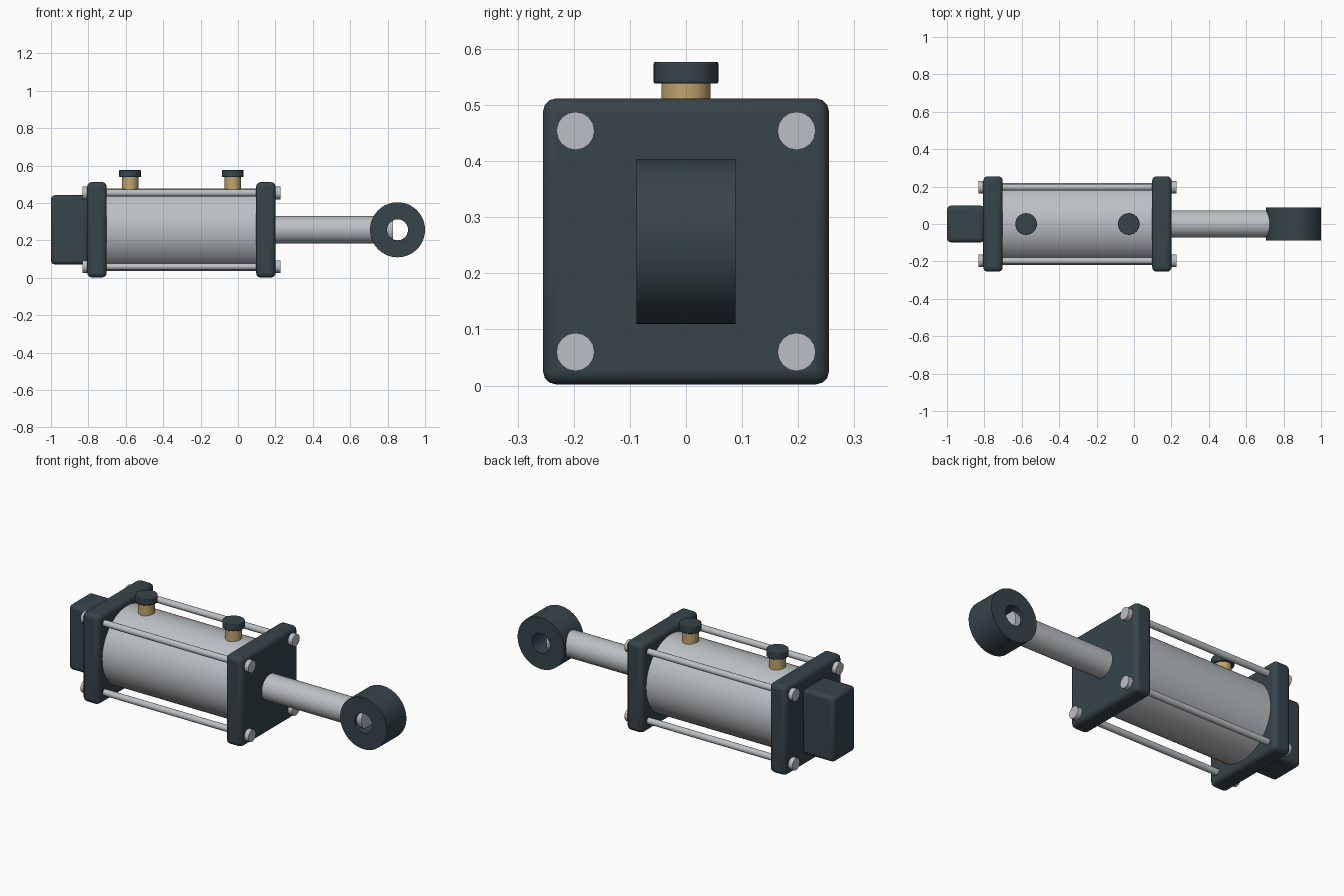
import bpy, bmesh, math
from mathutils import Matrix, Vector

if "Cube" in bpy.data.objects:
    bpy.data.objects.remove(bpy.data.objects["Cube"])

CZ = 0.257  # height of the cylinder axis


def material(name, rgb):
    m = bpy.data.materials.new(name)
    m.diffuse_color = (*rgb, 1)
    m.use_nodes = True
    m.node_tree.nodes["Principled BSDF"].inputs["Base Color"].default_value = m.diffuse_color
    return m


DARK = material("dark slate", (0.038, 0.058, 0.070))
STEEL = material("steel", (0.50, 0.53, 0.545))
BRASS = material("brass", (0.53, 0.38, 0.15))


def finish(bm, name, mat, bevel=0, segments=3):
    mesh = bpy.data.meshes.new(name)
    bmesh.ops.recalc_face_normals(bm, faces=bm.faces)
    bm.to_mesh(mesh)
    bm.free()
    ob = bpy.data.objects.new(name, mesh)
    bpy.context.collection.objects.link(ob)
    mesh.materials.append(mat)
    if bevel:
        mod = ob.modifiers.new("bevel", 'BEVEL')
        mod.width, mod.segments = bevel, segments
        mod.limit_method = 'ANGLE'
        mod.angle_limit = math.radians(50)
    bpy.ops.object.select_all(action='DESELECT')
    ob.select_set(True)
    bpy.context.view_layer.objects.active = ob
    bpy.ops.object.shade_smooth_by_angle(angle=math.radians(30))
    return ob


def box(name, lo, hi, mat, bevel):
    lo, hi = Vector(lo), Vector(hi)
    bm = bmesh.new()
    bmesh.ops.create_cube(bm, size=1, matrix=Matrix.Translation((lo + hi) / 2)
                          @ Matrix.Diagonal((*(hi - lo), 1)))
    return finish(bm, name, mat, bevel)


def rod(name, a, b, r, mat, sides=48, bevel=0):
    """Cylinder from point a to point b."""
    a, b = Vector(a), Vector(b)
    d = b - a
    bm = bmesh.new()
    bmesh.ops.create_cone(bm, cap_ends=True, segments=sides, radius1=r, radius2=r,
                          depth=d.length, matrix=Matrix.Translation((a + b) / 2)
                          @ d.to_track_quat('Z', 'Y').to_matrix().to_4x4())
    return finish(bm, name, mat, bevel, 2)


# Square end caps and the rear mounting block
box("rear_cap", (-0.806, -0.255, CZ - 0.255), (-0.702, 0.255, CZ + 0.255), DARK, 0.024)
box("front_cap", (0.097, -0.255, CZ - 0.255), (0.201, 0.255, CZ + 0.255), DARK, 0.024)
box("mount_block", (-1.0, -0.098, CZ - 0.185), (-0.80, 0.098, CZ + 0.185), DARK, 0.02)

# Barrel and piston rod
rod("barrel", (-0.72, 0, CZ), (0.12, 0, CZ), 0.22, STEEL, 64)
rod("piston_rod", (0.15, 0, CZ), (0.83, 0, CZ), 0.073, STEEL)

# Tie rods with a bolt head at each end
for sy in (-1, 1):
    for sz in (-1, 1):
        y, z = sy * 0.197, CZ + sz * 0.197
        rod("tie_rod", (-0.81, y, z), (0.21, y, z), 0.018, STEEL, 20)
        rod("rear_bolt", (-0.832, y, z), (-0.79, y, z), 0.034, STEEL, 16)
        rod("front_bolt", (0.185, y, z), (0.227, y, z), 0.034, STEEL, 16)

# Ports: brass neck with a dark cap
for x in (-0.577, -0.028):
    rod("port_neck", (x, 0, 0.44), (x, 0, 0.545), 0.044, BRASS, 32)
    rod("port_cap", (x, 0, 0.538), (x, 0, 0.577), 0.058, DARK, 32, 0.004)

# Rod eye: ring spun around a sideways axis
bm = bmesh.new()
N, EX, W = 64, 0.853, 0.088
rings = []
for i in range(N):
    t = 2 * math.pi * i / N
    rings.append([bm.verts.new((EX + r * math.cos(t), y, CZ + r * math.sin(t)))
                  for r, y in ((0.147, -W), (0.147, W), (0.056, W), (0.056, -W))])
for i in range(N):
    p, q = rings[i], rings[(i + 1) % N]
    for k in range(4):
        j = (k + 1) % 4
        bm.faces.new((p[k], p[j], q[j], q[k]))
finish(bm, "rod_eye", DARK)
